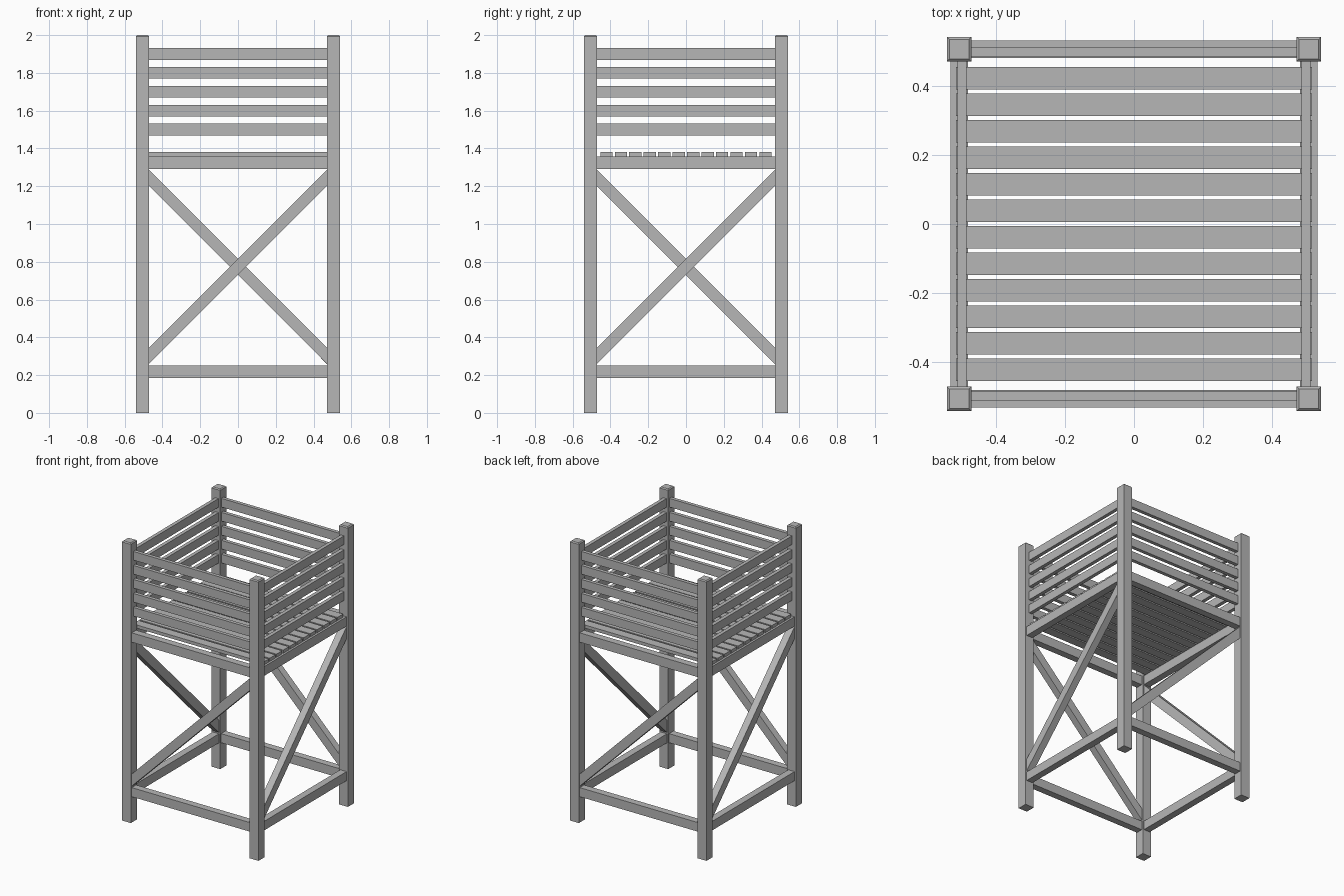
import bpy
import bmesh
from math import pi
from mathutils import Matrix

if "Cube" in bpy.data.objects:
    bpy.data.objects.remove(bpy.data.objects["Cube"])

mat = bpy.data.materials.new("plain grey")
mat.diffuse_color = (0.47, 0.47, 0.47, 1)
mat.use_nodes = True
mat.node_tree.nodes["Principled BSDF"].inputs["Base Color"].default_value = mat.diffuse_color


def prism(name, outline, y0, y1, turn=0):
    """Extrude an (x, z) outline from y0 to y1, then turn it about z."""
    bm = bmesh.new()
    face = bm.faces.new([bm.verts.new((x, y0, z)) for x, z in outline])
    ext = bmesh.ops.extrude_face_region(bm, geom=[face])
    for v in ext["geom"]:
        if isinstance(v, bmesh.types.BMVert):
            v.co.y = y1
    bmesh.ops.transform(bm, matrix=Matrix.Rotation(turn, 4, 'Z'), verts=bm.verts)
    bmesh.ops.recalc_face_normals(bm, faces=bm.faces)
    me = bpy.data.meshes.new(name)
    bm.to_mesh(me)
    bm.free()
    me.materials.append(mat)
    ob = bpy.data.objects.new(name, me)
    bpy.context.collection.objects.link(ob)
    return ob


def box(name, x, y0, y1, z0, z1, turn=0):
    return prism(name, [(-x, z0), (x, z0), (x, z1), (-x, z1)], y0, y1, turn)


def post(name, cx, cy):
    """Square post with a chamfered top."""
    bm = bmesh.new()
    bmesh.ops.create_cube(bm, size=1, matrix=Matrix.Translation((cx, cy, 1))
                          @ Matrix.Diagonal((0.07, 0.07, 2, 1)))
    top = [e for e in bm.edges if all(v.co.z > 1.9 for v in e.verts)]
    bmesh.ops.bevel(bm, geom=top, offset=0.007, segments=1, affect='EDGES')
    me = bpy.data.meshes.new(name)
    bm.to_mesh(me)
    bm.free()
    me.materials.append(mat)
    bpy.context.collection.objects.link(bpy.data.objects.new(name, me))


# corner posts
for sx in (-1, 1):
    for sy in (-1, 1):
        post("corner_post", sx * 0.505, sy * 0.505)

# the same framing on all four sides
L = 0.47
for k, side in enumerate(("front", "right", "back", "left")):
    t = k * pi / 2
    box(side + "_lower_beam", L, -0.53, -0.48, 0.185, 0.25, t)
    box(side + "_deck_beam", L, -0.53, -0.48, 1.29, 1.357, t)
    # single diagonal brace, cut upright against the posts
    prism(side + "_brace", [(-L, 0.26), (L, 1.2), (L, 1.287), (-L, 0.347)],
          -0.53, -0.48, t)
    # railing slats
    for i in range(5):
        z = 1.5 + 0.1 * i
        box(side + "_railing_slat", L, -0.51, -0.484, z - 0.031, z + 0.031, t)

# deck planks
for i in range(12):
    y = -0.421 + 0.0765 * i
    box("deck_plank", 0.515, y - 0.0325, y + 0.0325, 1.357, 1.38)
